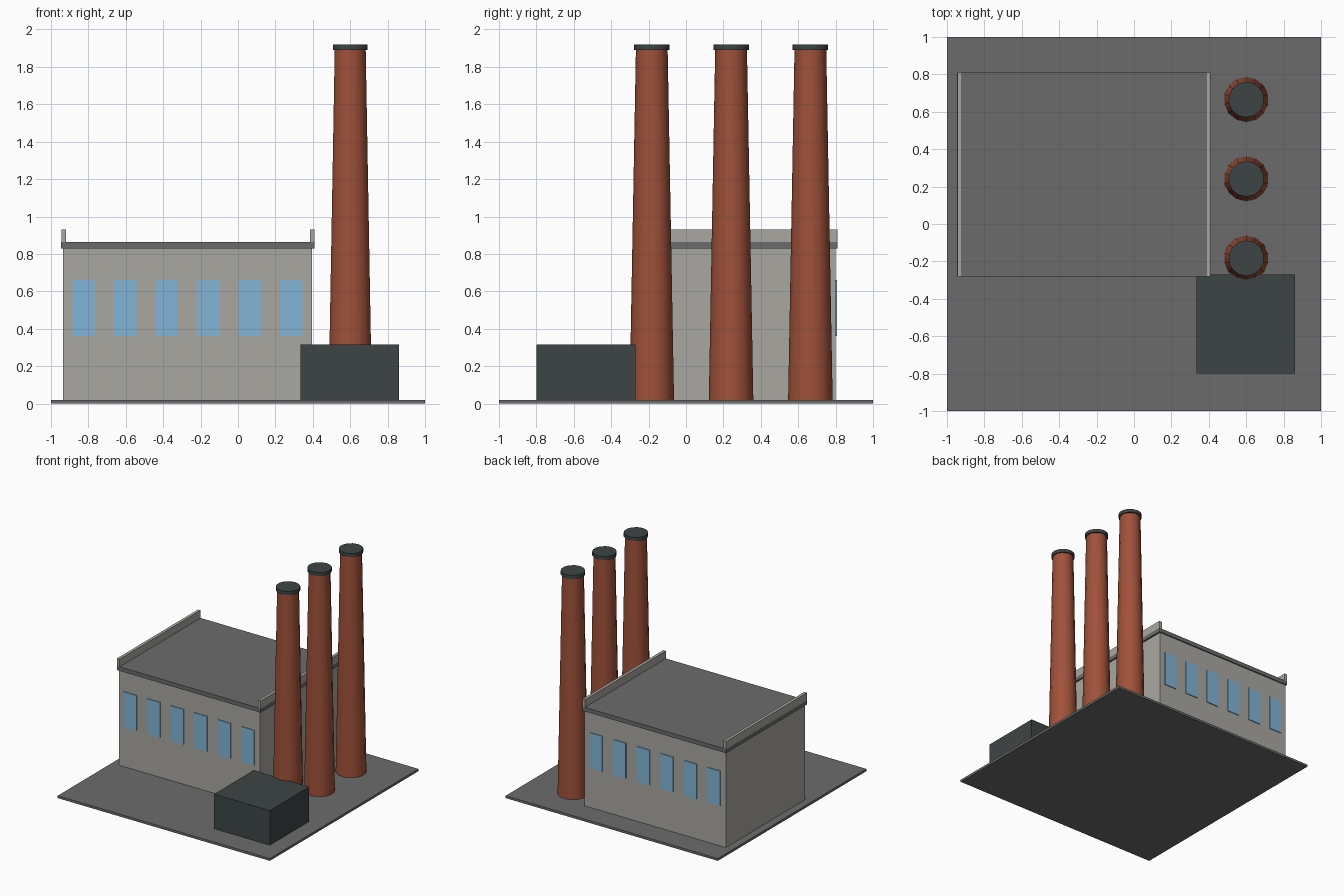
import bpy
import math

if "Cube" in bpy.data.objects:
    bpy.data.objects.remove(bpy.data.objects["Cube"])


def material(name, srgb):
    color = [(c / 255) ** 2.2 for c in srgb] + [1]
    m = bpy.data.materials.new(name)
    m.use_nodes = True
    m.diffuse_color = color
    m.node_tree.nodes["Principled BSDF"].inputs["Base Color"].default_value = color
    return m


concrete = material("concrete", (168, 166, 160))
asphalt = material("dark grey", (107, 107, 107))
brick = material("brick red", (158, 82, 60))
charcoal = material("charcoal", (64, 71, 71))
glass = material("blue glass", (128, 179, 214))


def box(name, x, y, z, mat):
    bpy.ops.mesh.primitive_cube_add(size=1, location=[sum(r) / 2 for r in (x, y, z)])
    ob = bpy.context.object
    ob.name = name
    ob.scale = [r[1] - r[0] for r in (x, y, z)]
    bpy.ops.object.transform_apply(location=False, rotation=False, scale=True)
    ob.data.materials.append(mat)


def tapered(name, x, y, z, r1, r2, sides, mat):
    bpy.ops.mesh.primitive_cone_add(vertices=sides, radius1=r1, radius2=r2,
                                    depth=z[1] - z[0], location=(x, y, sum(z) / 2))
    ob = bpy.context.object
    ob.name = name
    ob.data.materials.append(mat)
    bpy.ops.object.shade_smooth_by_angle(angle=math.radians(40))


# Ground slab and main hall
box("ground_slab", (-1, 1), (-1, 1), (0, 0.02), asphalt)
box("hall_walls", (-0.935, 0.395), (-0.27, 0.8), (0.02, 0.83), concrete)
box("hall_roof", (-0.945, 0.41), (-0.28, 0.81), (0.83, 0.865), asphalt)
box("left_parapet", (0.385, 0.41), (-0.28, 0.81), (0.865, 0.93), concrete)
box("right_parapet", (-0.945, -0.92), (-0.28, 0.81), (0.865, 0.93), concrete)

# Window rows on the front and back walls
for side, y in (("front", (-0.277, -0.268)), ("back", (0.798, 0.807))):
    for i in range(6):
        x = -0.825 + i * 0.222
        box(f"{side}_window_{i + 1}", (x - 0.06, x + 0.06), y, (0.36, 0.66), glass)

# Small outbuilding
box("outbuilding", (0.335, 0.86), (-0.8, -0.27), (0.02, 0.315), charcoal)

# Chimneys with caps
for i in range(3):
    y = -0.183 + i * 0.424
    tapered(f"chimney_{i + 1}", 0.6, y, (0.02, 1.89), 0.119, 0.085, 14, brick)
    tapered(f"chimney_cap_{i + 1}", 0.6, y, (1.89, 1.92), 0.095, 0.095, 14, charcoal)
